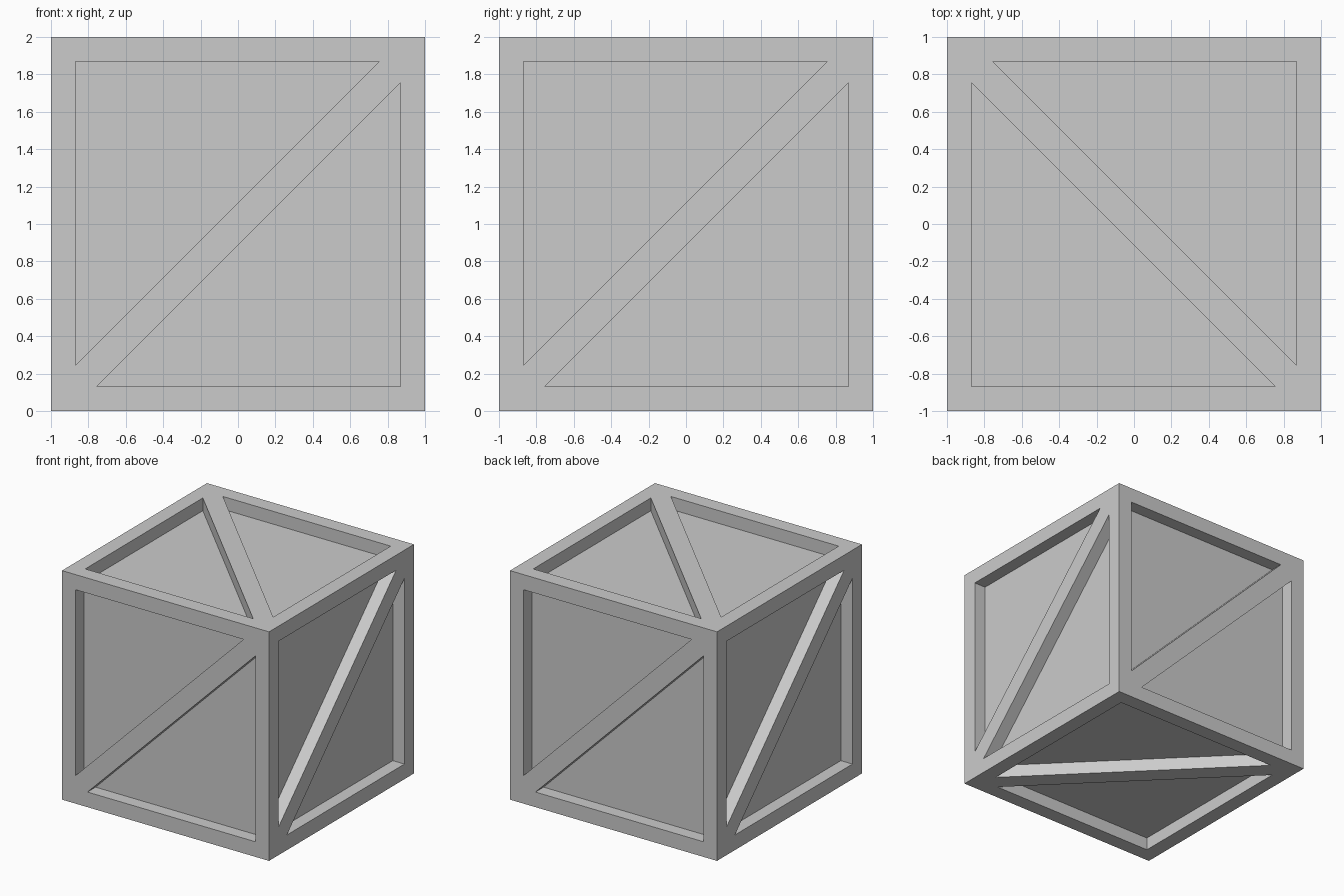
import bpy, bmesh
from mathutils import Vector

if "Cube" in bpy.data.objects:
    bpy.data.objects.remove(bpy.data.objects["Cube"])

RIM = 0.868     # inner edge of the square frame
CUT = 0.754     # where the diagonal brace meets the frame
DEPTH = 0.112   # panel recess
X, Y, Z = Vector((1, 0, 0)), Vector((0, 1, 0)), Vector((0, 0, 1))

bm = bmesh.new()


def crate_side(u, v):
    """One side: square frame, diagonal brace and two recessed triangular panels."""
    n = u.cross(v)

    def face(*pts):
        bm.faces.new([bm.verts.new(u * a + v * b + n * (1 - d) + Z) for a, b, d in pts])

    # Each half is the other one turned by 180 degrees
    for s in (1, -1):
        corner, start, end = (-s, s), (-s, -s), (s, s)
        tri = [(-s * RIM, s * RIM), (-s * RIM, -s * CUT), (s * CUT, s * RIM)]
        top = [(*p, 0) for p in tri]
        low = [(*p, DEPTH) for p in tri]
        # frame rails
        face((*corner, 0), top[0], top[2], (*end, 0))
        face((*corner, 0), (*start, 0), top[1], top[0])
        # recess walls and panel
        for i in range(3):
            j = (i + 1) % 3
            face(top[i], top[j], low[j], low[i])
        face(*low)
    # diagonal brace
    brace = [(-1, -1), (-CUT, -RIM), (RIM, CUT), (1, 1), (CUT, RIM), (-RIM, -CUT)]
    face(*[(*p, 0) for p in brace])


# front, right, back, left, top, bottom
for u, v in ((X, Z), (Y, Z), (-X, Z), (-Y, Z), (Y, -X), (X, -Y)):
    crate_side(u, v)

bmesh.ops.remove_doubles(bm, verts=bm.verts, dist=1e-4)
bmesh.ops.recalc_face_normals(bm, faces=bm.faces)

mesh = bpy.data.meshes.new("crate")
bm.to_mesh(mesh)
bm.free()
bpy.context.collection.objects.link(bpy.data.objects.new("crate", mesh))
